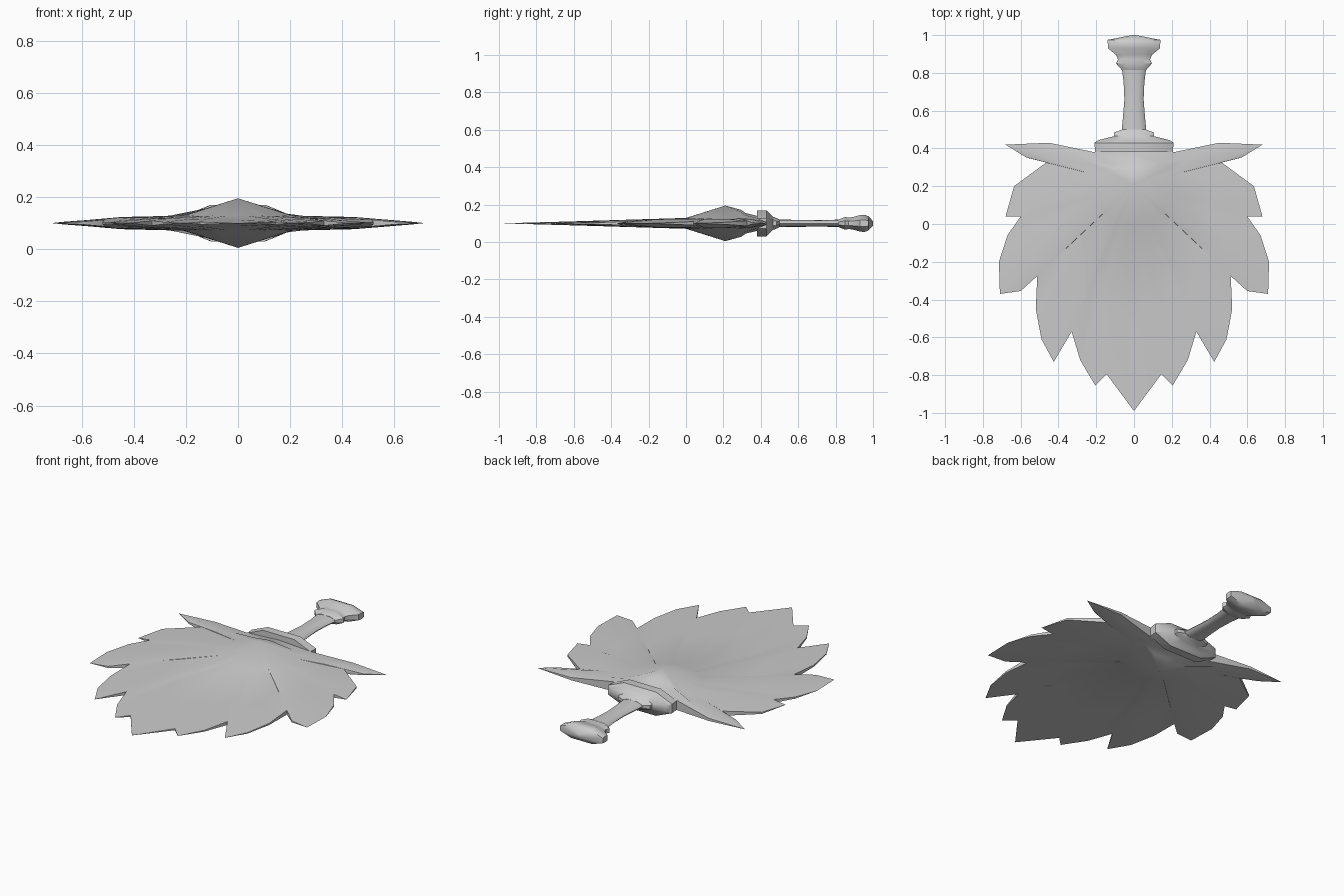
import bpy, bmesh, math

if "Cube" in bpy.data.objects:
    bpy.data.objects.remove(bpy.data.objects["Cube"])

ZC = 0.10          # mid plane of the fan
CY = 0.21          # y of the raised boss on the leaf


def finish(bm, name, angle):
    bmesh.ops.remove_doubles(bm, verts=bm.verts, dist=0.0004)
    bmesh.ops.recalc_face_normals(bm, faces=bm.faces)
    mesh = bpy.data.meshes.new(name)
    bm.to_mesh(mesh)
    bm.free()
    ob = bpy.data.objects.new(name, mesh)
    bpy.context.collection.objects.link(ob)
    bpy.ops.object.select_all(action='DESELECT')
    ob.select_set(True)
    bpy.context.view_layer.objects.active = ob
    bpy.ops.object.shade_smooth_by_angle(angle=math.radians(angle))
    return ob


def bridge(bm, a, b):
    n = len(a)
    for i in range(n):
        j = (i + 1) % n
        bm.faces.new((a[i], a[j], b[j], b[i]))


# Leaf: half outline as (x, y, half thickness), mirrored in x
half = [(0, .38, .04), (.21, .38, .028), (.45, .43, .008), (.68, .42, 0),
        (.57, .352, .004), (.465, .325, .014), (.635, .20, .005), (.68, .04, 0),
        (.60, .04, .010), (.67, -.06, .005), (.715, -.20, 0), (.71, -.37, 0),
        (.60, -.355, .005), (.512, -.275, .013), (.52, -.45, .005),
        (.49, -.61, .003), (.425, -.73, 0), (.33, -.57, .010),
        (.285, -.72, .004), (.205, -.855, 0), (.145, -.795, .005), (0, -.99, 0)]
outline = half + [(-x, y, h) for x, y, h in half[-2:0:-1]]

bm = bmesh.new()
rims = []
for s in (1, -1):
    rim, mid, inner = [], [], []
    for x, y, h in outline:
        dx, dy = x, y - CY
        r = math.hypot(dx, dy)
        rim.append(bm.verts.new((x, y, ZC + s * h)))
        # gentle slope of the blade
        m = 0.64
        hm = max(0.012 + 0.012 * abs(dx) / r, h + 0.004)
        if r < 0.3:
            hm = h + 0.015
        mid.append(bm.verts.new((dx * m, CY + dy * m, ZC + s * hm)))
        # foot of the boss
        k = min(0.21, r * 0.5) / r
        hi = 0.029 if r > 0.42 else h + 0.032
        inner.append(bm.verts.new((dx * k, CY + dy * k, ZC + s * hi)))
    apex = bm.verts.new((0, CY, ZC + s * 0.095))
    bridge(bm, rim, mid)
    bridge(bm, mid, inner)
    for i in range(len(inner)):
        bm.faces.new((inner[i], inner[(i + 1) % len(inner)], apex))
    rims.append(rim)
bridge(bm, rims[0], rims[1])
finish(bm, "leaf_blade", 40)


# Lofted part along y from stations (y, half width, half height)
def loft(name, stations, section, angle):
    bm = bmesh.new()
    rings = [[bm.verts.new((u * w, y, ZC + v * h)) for u, v in section]
             for y, w, h in stations]
    for a, b in zip(rings, rings[1:]):
        bridge(bm, a, b)
    bm.faces.new(rings[0])
    bm.faces.new(rings[-1])
    return finish(bm, name, angle)


octagon = [(1, .38), (.5, 1), (-.5, 1), (-1, .38),
           (-1, -.38), (-.5, -1), (.5, -1), (1, -.38)]
rounded = [(math.cos(math.tau * i / 12), math.sin(math.tau * i / 12)) for i in range(12)]

# Guard, grip and pommel
loft("guard", [(.38, .205, .07), (.43, .21, .07), (.445, .185, .055),
               (.465, .105, .035), (.485, .105, .028), (.50, .063, .02)], octagon, 35)
loft("grip", [(.49, .066, .021), (.57, .058, .019), (.66, .051, .018),
              (.75, .055, .018), (.82, .064, .020)], rounded, 50)
loft("pommel", [(.815, .064, .020), (.85, .095, .034), (.87, .085, .030),
                (.895, .095, .034), (.93, .137, .044), (.955, .139, .046),
                (.975, .139, .038), (1.0, .01, .012)], octagon, 35)
